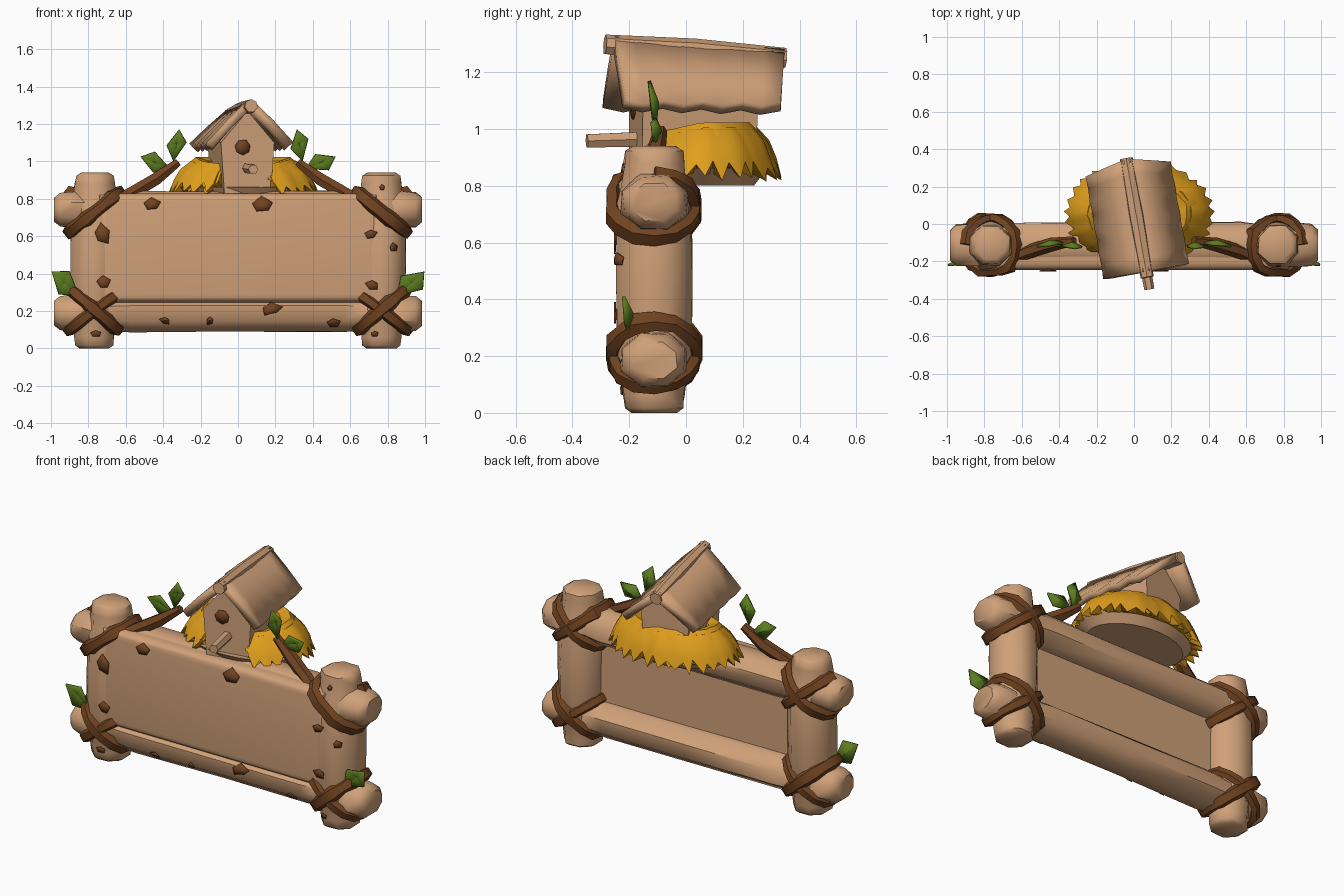
import bpy, bmesh, math, random
from mathutils import Vector, Matrix
from mathutils.bvhtree import BVHTree

random.seed(4)
cube = bpy.data.objects.get("Cube")
if cube:
    bpy.data.objects.remove(cube, do_unlink=True)


def material(name, rgb):
    m = bpy.data.materials.new(name)
    m.use_nodes = True
    m.diffuse_color = (*rgb, 1)
    node = next(n for n in m.node_tree.nodes if n.type == "BSDF_PRINCIPLED")
    node.inputs["Base Color"].default_value = (*rgb, 1)
    node.inputs["Roughness"].default_value = 0.9
    return m


WOOD = material("tan wood", (0.63, 0.355, 0.19))
BARK = material("dark bark", (0.165, 0.056, 0.015))
STRAW = material("golden straw", (0.74, 0.345, 0.012))
LEAF = material("leaf green", (0.105, 0.20, 0.014))
wood_trees = []


def finish(name, bm, mat, angle=40, matrix=None, thick=0):
    """Turn a bmesh into a shaded object; wood is kept for placing ties and patches."""
    if matrix:
        bm.transform(matrix)
    bmesh.ops.recalc_face_normals(bm, faces=bm.faces[:])
    if mat == WOOD:
        wood_trees.append(BVHTree.FromBMesh(bm))
    mesh = bpy.data.meshes.new(name)
    bm.to_mesh(mesh)
    bm.free()
    mesh.materials.append(mat)
    ob = bpy.data.objects.new(name, mesh)
    bpy.context.collection.objects.link(ob)
    if thick:
        mod = ob.modifiers.new("thickness", "SOLIDIFY")
        mod.thickness = thick
        mod.offset = 0
    bpy.ops.object.select_all(action="DESELECT")
    ob.select_set(True)
    bpy.context.view_layer.objects.active = ob
    bpy.ops.object.shade_smooth_by_angle(angle=math.radians(angle))


def skin(bm, rings, closed=False):
    """Join rings of points with quads, capping open ends."""
    vs = [[bm.verts.new(p) for p in r] for r in rings]
    n = len(vs[0])
    for i in range(len(vs) if closed else len(vs) - 1):
        a, b = vs[i], vs[(i + 1) % len(vs)]
        for j in range(n):
            k = (j + 1) % n
            bm.faces.new((a[j], a[k], b[k], b[j]))
    if not closed:
        bm.faces.new(vs[0])
        bm.faces.new(vs[-1])


def tube(name, pts, radii, mat, sides=8, ref=(0, 1, 0), closed=False, stretch=1.0,
         wobble=0.0, matrix=None):
    """Round bar along a path; stretch widens it along ref."""
    pts = [Vector(p) for p in pts]
    ref, n, rings = Vector(ref), len(pts), []
    for i, p in enumerate(pts):
        ahead = pts[(i + 1) % n] if closed else pts[min(i + 1, n - 1)]
        behind = pts[i - 1] if closed else pts[max(i - 1, 0)]
        t = (ahead - behind).normalized()
        u = t.cross(ref).normalized()
        v = u.cross(t)
        ring = []
        for k in range(sides):
            a = math.tau * (k + 0.5) / sides
            r = radii[i] * (1 + random.uniform(-wobble, wobble))
            ring.append(p + u * r * math.cos(a) + v * r * stretch * math.sin(a))
        rings.append(ring)
    bm = bmesh.new()
    skin(bm, rings, closed)
    finish(name, bm, mat, 50, matrix)


# Frame logs, with necked, flared and domed ends
STEPS = (-1, -0.965, -0.87, -0.7, -0.58, 0, 0.58, 0.7, 0.87, 0.965, 1)
for label, z, fat in (("bottom", 0.187, 0.106), ("top", 0.742, 0.108)):
    rad = [0.07, 0.098, 0.106, 0.1, fat, fat, fat, 0.1, 0.106, 0.098, 0.07]
    tube(label + "_rail", [(t * 0.985, -0.112, z) for t in STEPS], rad, WOOD,
         stretch=1.2, wobble=0.04)
for label, s in (("left", 1), ("right", -1)):
    rad = [0.085, 0.108, 0.115, 0.122, 0.138, 0.142, 0.138, 0.122, 0.115, 0.108, 0.08]
    tube(label + "_post", [(s * 0.767, -0.112, 0.47 + t * 0.47) for t in STEPS], rad,
         WOOD, wobble=0.04)

# Sign board with softened front edges
bm = bmesh.new()
bmesh.ops.create_cube(bm, size=1, matrix=Matrix.Diagonal((1.5, 0.14, 0.585, 1)))
bmesh.ops.bevel(bm, geom=[e for e in bm.edges if all(v.co.y < 0 for v in e.verts)],
                offset=0.045, segments=4, affect="EDGES", profile=0.5)
finish("sign_board", bm, WOOD, 35, Matrix.Translation((0, -0.175, 0.537)))


# Bark ties hugging each corner diagonally
def tie(name, x, z, slope, thick, back_only=False):
    d = Vector((1, 0, slope)).normalized()
    center = Vector((x, -0.11, z))
    count = 9 if back_only else 16
    span = math.pi if back_only else math.tau
    pts = []
    for i in range(count):
        a = span * i / (count - 1 if back_only else count)
        out = d * math.cos(a) + Vector((0, math.sin(a), 0))
        hits = [t.ray_cast(center + out * 0.24, -out, 0.2)[0] for t in wood_trees]
        reach = max([(h - center).length for h in hits if h], default=0.15)
        pts.append(center + out * min(reach + 0.014, 0.175))
    tube(name, pts, [thick * random.uniform(0.85, 1.2) for _ in pts], BARK, 5,
         d.cross(Vector((0, 1, 0))), not back_only, 1.35)


def leaf(name, base, tip, width, y, bend=0.02):
    b, t = Vector((base[0], y, base[1])), Vector((tip[0], y - bend, tip[1]))
    side = (t - b).cross(Vector((0, 1, 0))).normalized() * width
    bm = bmesh.new()
    vb, vt = bm.verts.new(b), bm.verts.new(t)
    vm = bm.verts.new(b.lerp(t, 0.55) + Vector((0, bend, 0)))
    for s, along in ((1, 0.45), (-1, 0.65)):
        edge = bm.verts.new(b.lerp(t, along) + side * s)
        bm.faces.new((vb, edge, vm))
        bm.faces.new((edge, vt, vm))
    finish(name, bm, LEAF, 20, thick=0.012)


for label, s in (("left", 1), ("right", -1)):
    tie(label + "_upper_tie", s * 0.765, 0.73, -s * 0.8, 0.029)
    tie(label + "_upper_back_tie", s * 0.765, 0.73, s * 0.8, 0.026, True)
    tie(label + "_lower_tie", s * 0.77, 0.21, s * 0.85, 0.029)
    tie(label + "_lower_cross_tie", s * 0.77, 0.2, -s * 0.75, 0.024)
    # Twig growing from the upper tie
    tube(label + "_twig", [(s * 0.68, -0.2, 0.77), (s * 0.57, -0.15, 0.83),
                           (s * 0.44, -0.11, 0.905), (s * 0.32, -0.09, 0.995)],
         [0.03, 0.038, 0.038, 0.024], BARK, 6)
    leaf(label + "_upper_leaf", (s * 0.345, 1.0), (s * 0.315, 1.17), 0.05, -0.11)
    leaf(label + "_side_leaf", (s * 0.36, 0.96), (s * 0.52, 1.025), 0.052, -0.1)
    leaf(label + "_lower_leaf", (s * 0.85, 0.28), (s * 0.995, 0.41), 0.065, -0.2)

# Birdhouse, turned a little on its base
TURN = Matrix.Translation((0.015, 0.03, 0)) @ Matrix.Rotation(math.radians(10), 4, "Z")
bm = bmesh.new()
outline = [(-0.125, 0.82), (0.125, 0.82), (0.145, 1.1), (0, 1.27), (-0.145, 1.1)]
skin(bm, [[(x, y, z) for x, z in outline] for y in (-0.21, 0.2)])
finish("house_walls", bm, WOOD, 30, TURN)

for label, s in (("left", 1), ("right", -1)):
    bm = bmesh.new()
    rows = []
    for i in range(9):
        wave = 0.01 * (-1) ** i
        rows.append([bm.verts.new((s * (x + wave * x), -0.29 + length * i / 8,
                                   z - slope * i / 8 + wave * x / 0.3))
                     for x, z, length, slope in ((0, 1.31, 0.61, 0.045),
                                                 (0.11, 1.2, 0.585, 0.03),
                                                 (0.215, 1.082, 0.56, 0.01))])
    for a, b in zip(rows, rows[1:]):
        for j in (0, 1):
            bm.faces.new((a[j], a[j + 1], b[j + 1], b[j]))
    finish(label + "_roof", bm, WOOD, 40, TURN, 0.045)
tube("roof_ridge", [(0, -0.32, 1.297), (0, 0, 1.277), (0, 0.325, 1.25)],
     [0.036, 0.042, 0.036], WOOD, 7, (1, 0, 0), matrix=TURN)
tube("perch", [(0, -0.17, 0.965), (0, -0.385, 0.958)], [0.03, 0.027], WOOD, 6, (1, 0, 0),
     matrix=TURN)

# Nest floor and straw
bm = bmesh.new()
bmesh.ops.create_cone(bm, segments=24, radius1=0.82, radius2=1, depth=0.06, cap_ends=True)
finish("nest_floor", bm, WOOD, 30,
       Matrix.Translation((0.03, 0.04, 0.832)) @ Matrix.Diagonal((0.37, 0.245, 1, 1)))


def straw(name, scale, lift, steps):
    rings = []
    for i in range(steps + 1):
        a = math.radians(-66 + 312 * i / steps + random.uniform(-2, 2))
        front = max(0, -math.sin(a))
        jag = random.uniform(0.2, 1.2) if i % 2 else random.uniform(-0.8, 0)
        jag *= 1 + 0.6 * front
        drop = 0.04 * front
        lump = 1 + random.uniform(-0.02, 0.02)
        profile = ((0.45, 0.87), (0.55, 0.985 - drop), (0.72, 1.005 - drop),
                   (0.87, 0.96 - drop), (0.96, 0.9 - drop * 0.5),
                   (1.0 + 0.06 * jag, 0.86 - 0.04 * jag), (0.85, 0.85))
        rings.append([(0.03 + 0.385 * scale * lump * r * math.cos(a),
                       0.055 + 0.27 * scale * lump * r * math.sin(a), z + lift)
                      for r, z in profile])
    bm = bmesh.new()
    skin(bm, rings)
    finish(name, bm, STRAW, 45)


straw("nest_straw", 1, 0, 50)
straw("nest_upper_straw", 0.92, 0.018, 34)


# Bark patches lying on the wood, and the round house door
def patch(name, x, z, w, h, sides=5, rough=0.3):
    bm = bmesh.new()

    def on_wood(px, pz):
        hits = [t.ray_cast(Vector((px, -1, pz)), Vector((0, 1, 0)))[0] for t in wood_trees]
        ys = [p.y for p in hits if p]
        return bm.verts.new((px, min(ys, default=-0.2) - 0.006, pz))
    mid = on_wood(x, z)
    rim = []
    for k in range(sides):
        a = math.tau * (k + 0.3) / sides
        r = 0.55 * random.uniform(1 - rough, 1 + rough)
        rim.append(on_wood(x + w * r * math.cos(a), z + h * r * math.sin(a)))
    for k in range(sides):
        bm.faces.new((mid, rim[k], rim[(k + 1) % sides]))
    finish(name, bm, BARK, 30, thick=0.006)


patch("house_door", 0.025, 1.075, 0.08, 0.075, 7, 0.08)
SPOTS = ((-0.46, 0.77, 0.1, 0.07), (0.13, 0.765, 0.12, 0.08), (0.18, 0.21, 0.11, 0.06),
         (-0.39, 0.15, 0.05, 0.04), (-0.15, 0.15, 0.04, 0.04), (0.51, 0.135, 0.06, 0.04),
         (-0.73, 0.61, 0.08, 0.09), (-0.72, 0.35, 0.07, 0.07), (0.71, 0.61, 0.06, 0.05),
         (0.72, 0.34, 0.07, 0.06), (0.83, 0.54, 0.04, 0.04), (-0.76, 0.08, 0.05, 0.03),
         (0.73, 0.08, 0.04, 0.03), (0.77, 0.86, 0.03, 0.03))
for i, spot in enumerate(SPOTS):
    patch(f"bark_patch_{i + 1}", *spot)
